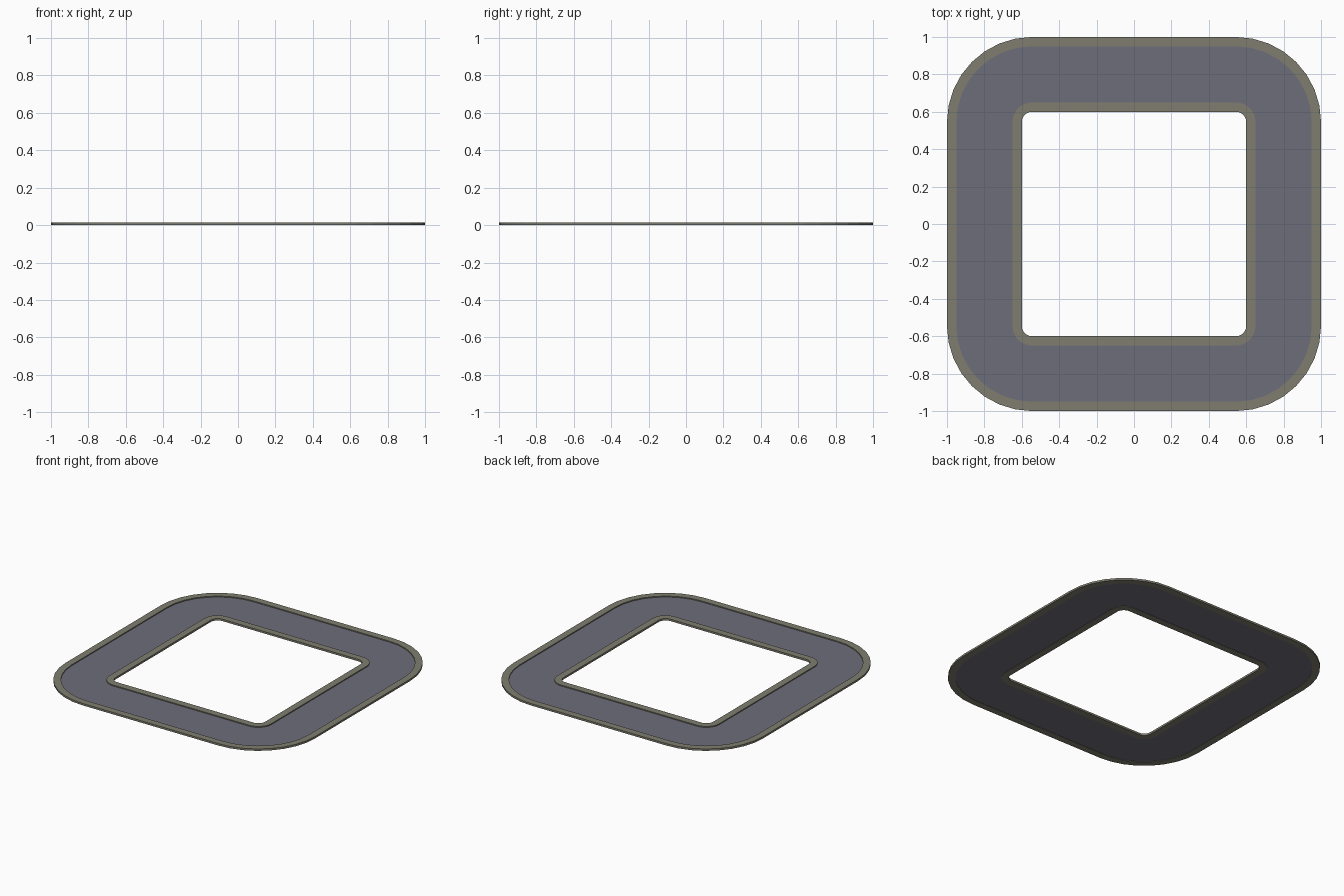
import bpy, bmesh, math

if "Cube" in bpy.data.objects:
    bpy.data.objects.remove(bpy.data.objects["Cube"])

CENTRE = 0.545   # shared centre of every corner arc
SEGMENTS = 8


def material(name, rgb):
    m = bpy.data.materials.new(name)
    m.diffuse_color = (*rgb, 1)
    m.use_nodes = True
    m.node_tree.nodes["Principled BSDF"].inputs["Base Color"].default_value = m.diffuse_color
    return m


def rounded_square(half):
    """Outline of a square whose corners are arcs around the shared centres."""
    r = half - CENTRE
    pts = []
    for q, (sx, sy) in enumerate([(1, 1), (-1, 1), (-1, -1), (1, -1)]):
        for i in range(SEGMENTS + 1):
            a = math.pi / 2 * (q + i / SEGMENTS)
            pts.append((sx * CENTRE + r * math.cos(a), sy * CENTRE + r * math.sin(a)))
    return pts


def ring(name, inner, outer, z0, z1, mat):
    """Closed flat band between two rounded squares."""
    bm = bmesh.new()
    section = [(inner, z0), (outer, z0), (outer, z1), (inner, z1)]
    loops = [[bm.verts.new((x, y, z)) for x, y in rounded_square(h)] for h, z in section]
    n = len(loops[0])
    for k in range(4):
        a, b = loops[k], loops[(k + 1) % 4]
        for i in range(n):
            j = (i + 1) % n
            bm.faces.new((a[i], a[j], b[j], b[i]))
    bmesh.ops.recalc_face_normals(bm, faces=bm.faces)
    me = bpy.data.meshes.new(name)
    bm.to_mesh(me)
    bm.free()
    me.materials.append(mat)
    ob = bpy.data.objects.new(name, me)
    bpy.context.collection.objects.link(ob)
    return ob


asphalt = material("asphalt grey", (0.155, 0.155, 0.195))
stone = material("kerb stone", (0.215, 0.208, 0.16))

# Road loop, sunk slightly between the kerbs
ring("road", 0.65, 0.95, 0.002, 0.007, asphalt)
# Raised kerbs on both sides
ring("outer_kerb", 0.95, 1.0, 0.0, 0.014, stone)
ring("inner_kerb", 0.60, 0.65, 0.0, 0.014, stone)
